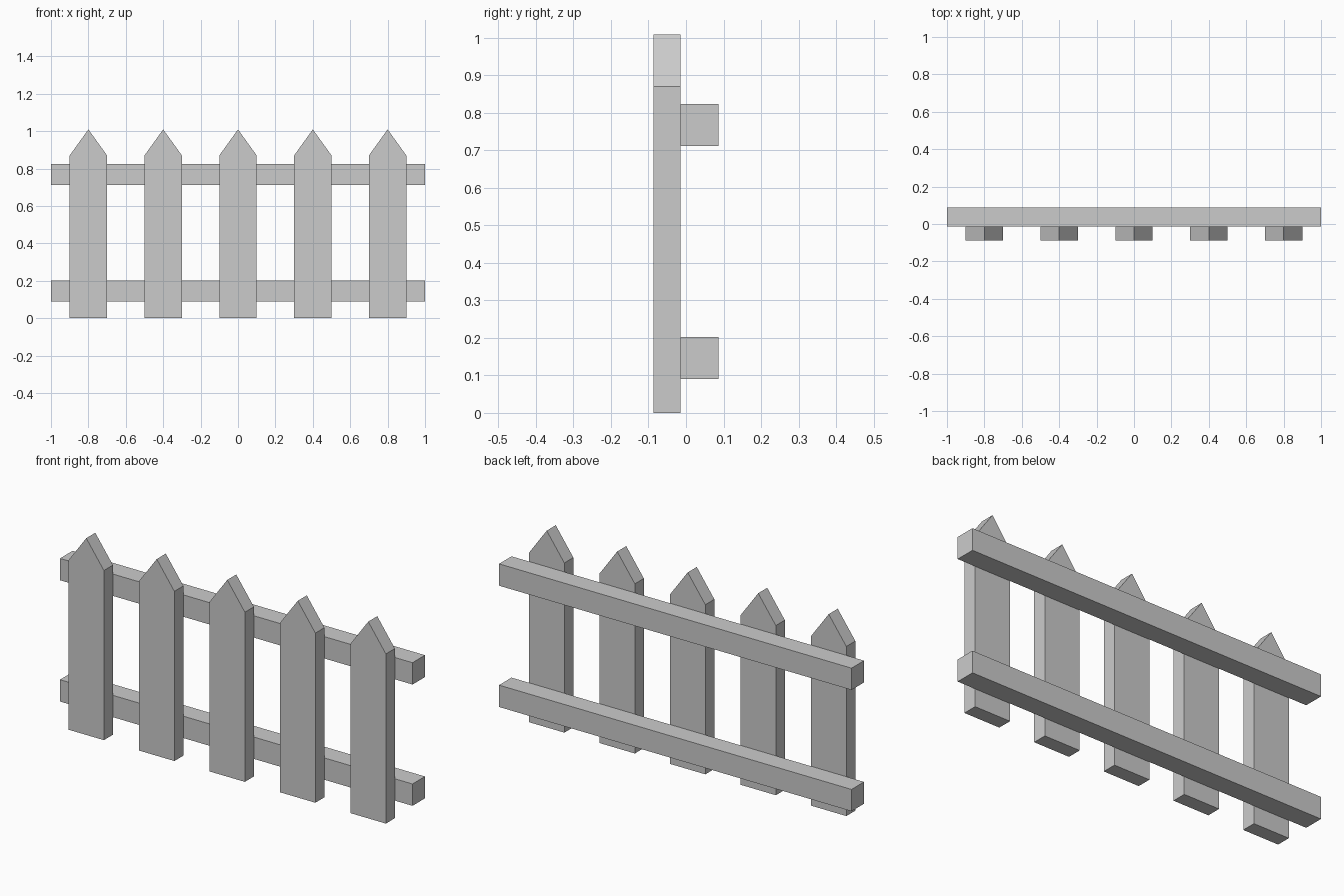
import bpy

if "Cube" in bpy.data.objects:
    bpy.data.objects.remove(bpy.data.objects["Cube"])


def prism(name, outline, y0, y1, x=0.0):
    """Extrude an x-z outline (counter-clockwise seen from the front) from y0 back to y1."""
    n = len(outline)
    verts = [(px, y, pz) for y in (y0, y1) for px, pz in outline]
    faces = [tuple(range(n)), tuple(reversed(range(n, 2 * n)))]
    faces += [(i, i + n, (i + 1) % n + n, (i + 1) % n) for i in range(n)]
    mesh = bpy.data.meshes.new(name)
    mesh.from_pydata(verts, [], faces)
    mesh.update()
    obj = bpy.data.objects.new(name, mesh)
    obj.location.x = x
    bpy.context.collection.objects.link(obj)
    return obj


FRONT, JOINT, BACK = -0.087, -0.014, 0.087

# Pointed pickets
picket = [(-0.1, 0), (0.1, 0), (0.1, 0.87), (0, 1.009), (-0.1, 0.87)]
for i in range(5):
    prism(f"picket_{i + 1}", picket, FRONT, JOINT, x=-0.8 + 0.4 * i)

# Horizontal rails behind the pickets
for name, z in (("lower_rail", 0.09), ("upper_rail", 0.712)):
    rail = [(-1, z), (1, z), (1, z + 0.112), (-1, z + 0.112)]
    prism(name, rail, JOINT, BACK)
